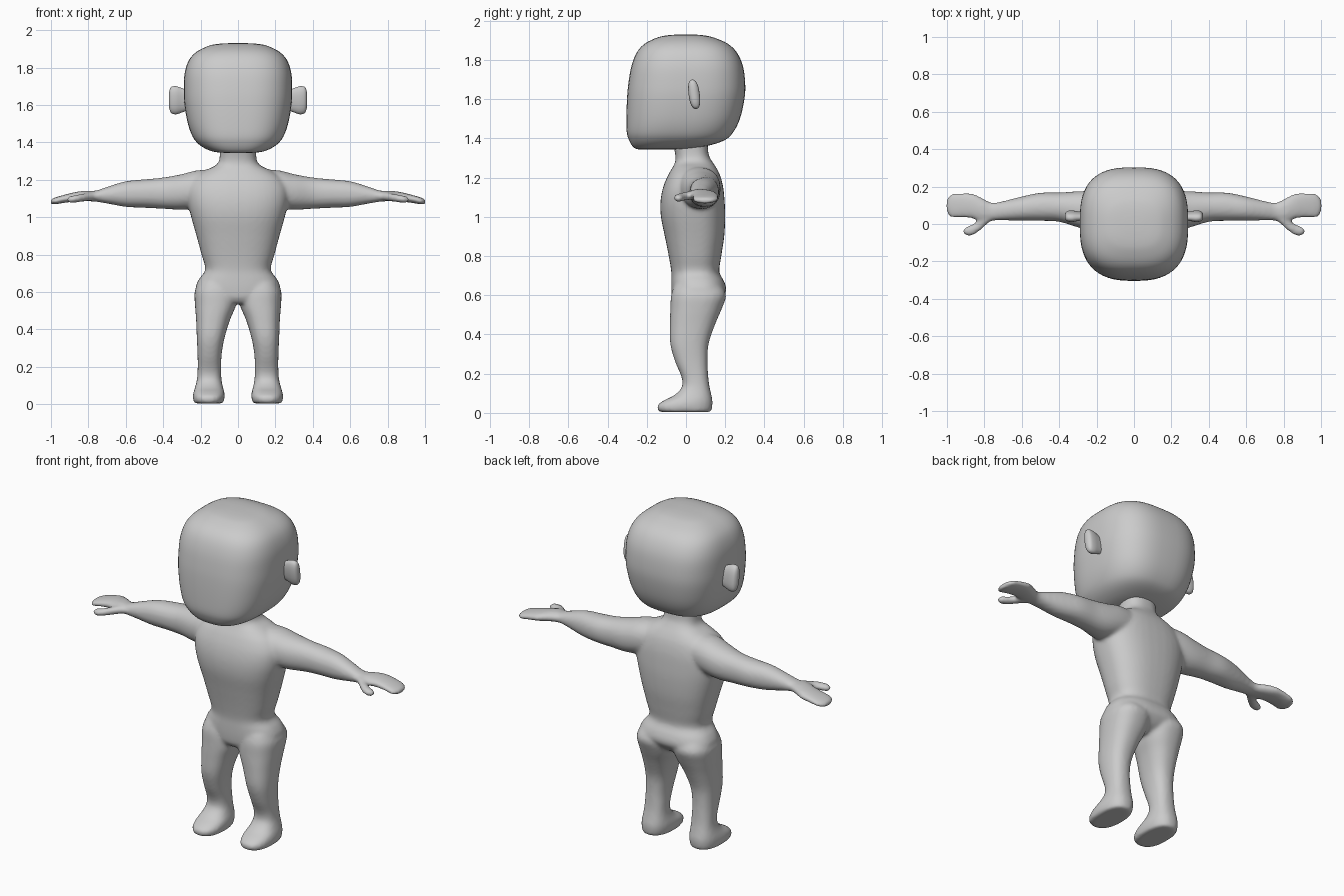
import bpy, bmesh, math
from mathutils import Vector

grey = bpy.data.materials.new("plain grey")
grey.diffuse_color = (0.6, 0.6, 0.6, 1)


def spline(rows, steps):
    """Catmull-Rom through the profile rows."""
    out = []
    for i in range(len(rows) - 1):
        a, b, c, d = (rows[max(0, min(len(rows) - 1, j))] for j in (i - 1, i, i + 1, i + 2))
        for s in range(steps):
            t = s / steps
            out.append([0.5 * (2 * q + (r - p) * t + (2 * p - 5 * q + 4 * r - u) * t * t
                               + (3 * q - p - 3 * r + u) * t ** 3)
                        for p, q, r, u in zip(a, b, c, d)])
    return out + [list(rows[-1])]


def loft(bm, rows, axis, power=2.3, side=1, n=40, steps=4):
    """Rounded cross-sections. Row: position along axis, then low/high of the two other axes
    (x and y for axis z, y and z for axis x). side=-1 mirrors in x."""
    rings = []
    for p, a0, a1, b0, b1 in spline(rows, steps):
        ring = []
        for k in range(n):
            t = 2 * math.pi * k / n
            c, s = math.cos(t), math.sin(t)
            u = (a0 + a1) / 2 + (a1 - a0) / 2 * math.copysign(abs(c) ** (2 / power), c)
            v = (b0 + b1) / 2 + (b1 - b0) / 2 * math.copysign(abs(s) ** (2 / power), s)
            co = Vector((u, v, p)) if axis == 'z' else Vector((p, u, v))
            co.x *= side
            ring.append(bm.verts.new(co))
        rings.append(ring)
    faces = [bm.faces.new((r[k], r[(k + 1) % n], q[(k + 1) % n], q[k]))
             for r, q in zip(rings, rings[1:]) for k in range(n)]
    faces += [bm.faces.new(rings[0]), bm.faces.new(rings[-1])]
    bmesh.ops.recalc_face_normals(bm, faces=faces)


def finish(bm, name):
    me = bpy.data.meshes.new(name)
    bm.to_mesh(me)
    bm.free()
    ob = bpy.data.objects.new(name, me)
    bpy.context.collection.objects.link(ob)
    me.materials.append(grey)
    for f in me.polygons:
        f.use_smooth = True
    return ob


# Head: rounded block with a low, forward chin
bm = bmesh.new()
loft(bm, [(z, -w, w, f, b) for z, w, f, b in (
    (1.344, .07, -.24, -.06), (1.348, .12, -.257, .02), (1.362, .165, -.274, .11),
    (1.39, .21, -.29, .195), (1.43, .242, -.302, .24), (1.50, .268, -.304, .275),
    (1.60, .286, -.301, .298), (1.68, .29, -.294, .302), (1.77, .285, -.278, .29),
    (1.84, .262, -.25, .258), (1.885, .22, -.208, .21), (1.915, .16, -.145, .14),
    (1.926, .11, -.095, .09), (1.93, .05, -.04, .04))], 'z', 2.8, n=64)
finish(bm, "head")

# Ears
for side, label in ((1, "right"), (-1, "left")):
    bm = bmesh.new()
    loft(bm, [(.26, .022, .060, 1.575, 1.675), (.30, .018, .066, 1.56, 1.69),
              (.33, .013, .070, 1.55, 1.70), (.355, .016, .068, 1.555, 1.697),
              (.366, .025, .058, 1.575, 1.68), (.37, .036, .048, 1.60, 1.65)],
         'x', 2.4, side, n=24)
    # lean the ear slightly back toward its lobe
    for v in bm.verts:
        v.co.y -= (v.co.z - 1.625) * 0.12
    finish(bm, "ear_" + label)

# Body: torso and neck, then legs and arms, fused into one soft skin
bm = bmesh.new()
loft(bm, [(z, -w, w, f, b) for z, w, f, b in (
    (.54, .10, -.05, .12), (.57, .19, -.07, .17), (.62, .226, -.075, .205), (.67, .208, -.075, .195),
    (.72, .175, -.075, .17), (.80, .195, -.088, .18), (.90, .222, -.108, .195),
    (1.0, .25, -.128, .2), (1.08, .268, -.13, .197), (1.15, .268, -.117, .19),
    (1.21, .235, -.093, .175), (1.25, .175, -.07, .155), (1.28, .115, -.055, .135),
    (1.32, .098, -.055, .115), (1.40, .098, -.075, .11))], 'z', 2.5)

for side in (1, -1):
    # leg and foot
    loft(bm, [(.004, .085, .228, -.125, .122), (.012, .077, .237, -.143, .13),
              (.04, .071, .241, -.145, .135), (.065, .073, .238, -.11, .135),
              (.09, .080, .230, -.06, .13), (.13, .088, .220, -.022, .121),
              (.18, .09, .216, -.022, .114), (.26, .088, .216, -.055, .11),
              (.35, .073, .22, -.08, .115), (.45, .043, .224, -.082, .148),
              (.53, .010, .23, -.08, .182), (.60, .004, .232, -.076, .205),
              (.65, .02, .21, -.06, .18)], 'z', 2.4, side)
    # arm and hand
    loft(bm, [(.12, -.04, .165, 1.07, 1.255), (.22, -.035, .175, 1.05, 1.25),
              (.30, -.018, .175, 1.04, 1.23), (.40, .012, .168, 1.045, 1.212),
              (.50, .017, .167, 1.05, 1.202), (.60, .018, .147, 1.055, 1.192),
              (.70, .02, .122, 1.073, 1.162), (.76, .018, .114, 1.083, 1.142),
              (.81, .012, .138, 1.085, 1.142), (.86, .028, .162, 1.083, 1.136),
              (.92, .034, .166, 1.078, 1.122), (.97, .032, .163, 1.07, 1.108),
              (.995, .05, .145, 1.068, 1.098), (1.003, .08, .115, 1.073, 1.092)],
         'x', 2.2, side)
    # thumb
    loft(bm, [(.75, .025, .07, 1.095, 1.13), (.79, -.005, .06, 1.088, 1.132),
              (.82, -.032, .035, 1.084, 1.128), (.85, -.055, .006, 1.08, 1.122),
              (.88, -.064, -.008, 1.077, 1.116), (.90, -.06, -.017, 1.077, 1.112),
              (.914, -.048, -.028, 1.083, 1.103)], 'x', 2.1, side, n=24)

body = finish(bm, "body")
remesh = body.modifiers.new("fuse", 'REMESH')
remesh.mode = 'VOXEL'
remesh.voxel_size = 0.01
remesh.use_smooth_shade = True
soften = body.modifiers.new("soften", 'SMOOTH')
soften.factor = 0.5
soften.iterations = 8
